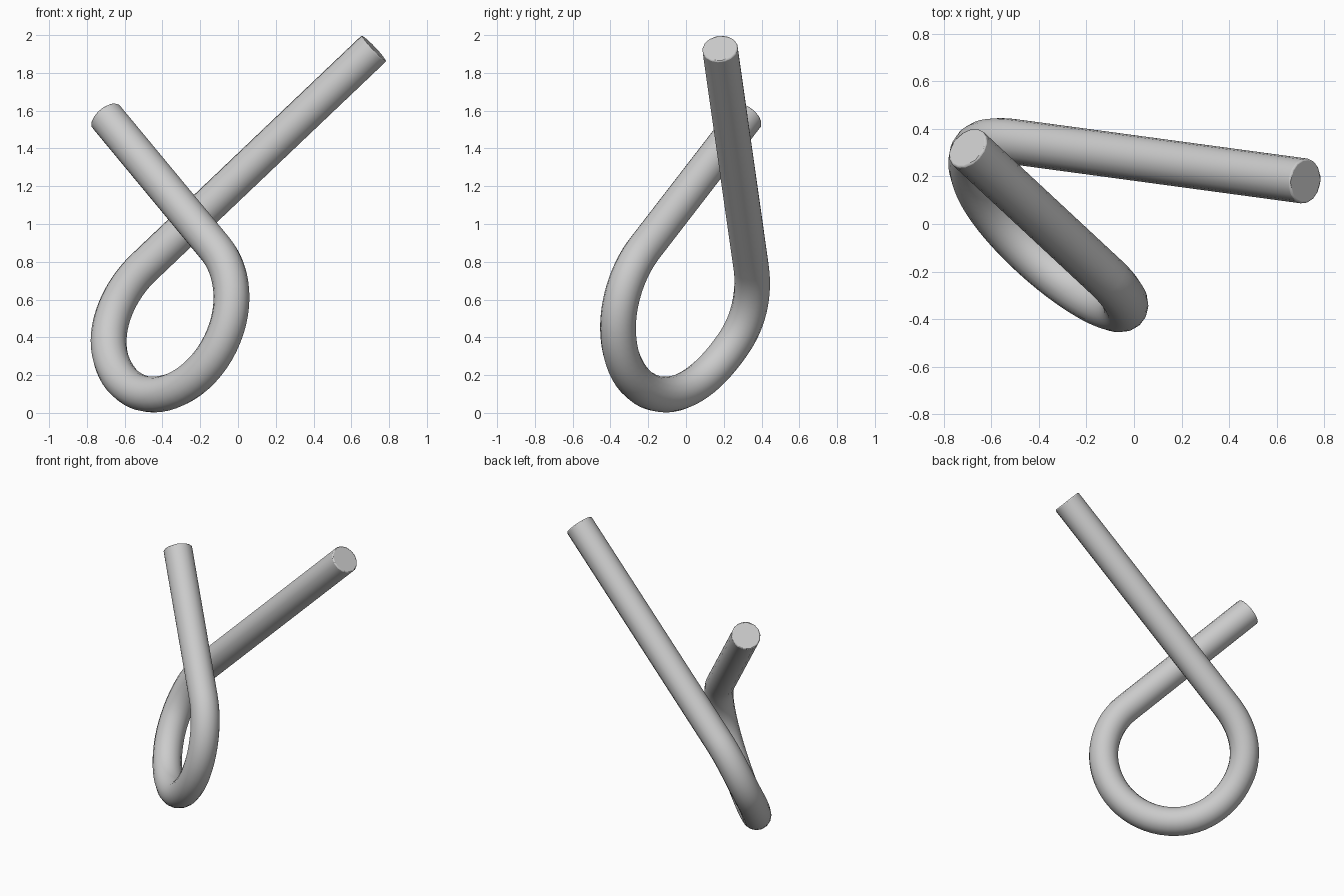
import bpy, bmesh
from math import radians
from mathutils import Vector

if "Cube" in bpy.data.objects:
    bpy.data.objects.remove(bpy.data.objects["Cube"])

RADIUS = 0.095

# Path knots: position, travel direction, handle length before, handle length after
short_dir = (0.58, -0.54, -0.70)
long_dir = (1.22, -0.165, 1.16)
knots = [
    ((-0.70, 0.32, 1.57), short_dir, 0.2, 0.3),          # short arm end
    ((-0.12, -0.22, 0.87), short_dir, 0.3, 0.16),        # loop starts
    ((-0.06, -0.36, 0.45), (-0.3, 0, -0.95), 0.16, 0.217),
    ((-0.45, -0.11, 0.097), (-0.72, 0.69, 0), 0.217, 0.19),
    ((-0.685, 0.26, 0.38), (0, 0.55, 0.835), 0.19, 0.157),
    ((-0.50, 0.345, 0.77), long_dir, 0.157, 0.5),        # loop ends
    ((0.72, 0.18, 1.93), long_dir, 0.5, 0.2),            # long arm end
]

# Bent rod swept along the path
curve = bpy.data.curves.new("bent_rod", 'CURVE')
curve.dimensions = '3D'
curve.resolution_u = 14
curve.bevel_depth = RADIUS
curve.bevel_resolution = 6
curve.use_fill_caps = True
spline = curve.splines.new('BEZIER')
spline.bezier_points.add(len(knots) - 1)
for bp, (pos, direction, before, after) in zip(spline.bezier_points, knots):
    p, d = Vector(pos), Vector(direction).normalized()
    bp.handle_left_type = bp.handle_right_type = 'FREE'
    bp.co = p
    bp.handle_left = p - d * before
    bp.handle_right = p + d * after

rod = bpy.data.objects.new("bent_rod", curve)
bpy.context.collection.objects.link(rod)
bpy.context.view_layer.objects.active = rod
rod.select_set(True)
bpy.ops.object.convert(target='MESH')
rod = bpy.context.view_layer.objects.active

# Weld the end caps to the tube
bm = bmesh.new()
bm.from_mesh(rod.data)
bmesh.ops.remove_doubles(bm, verts=bm.verts, dist=0.0005)
bmesh.ops.recalc_face_normals(bm, faces=bm.faces)
bm.to_mesh(rod.data)
bm.free()

# Slightly softened rims
bevel = rod.modifiers.new("soft_rims", 'BEVEL')
bevel.width = 0.012
bevel.segments = 2
bevel.limit_method = 'ANGLE'
bevel.angle_limit = radians(60)
bpy.ops.object.shade_smooth_by_angle(angle=radians(40))
